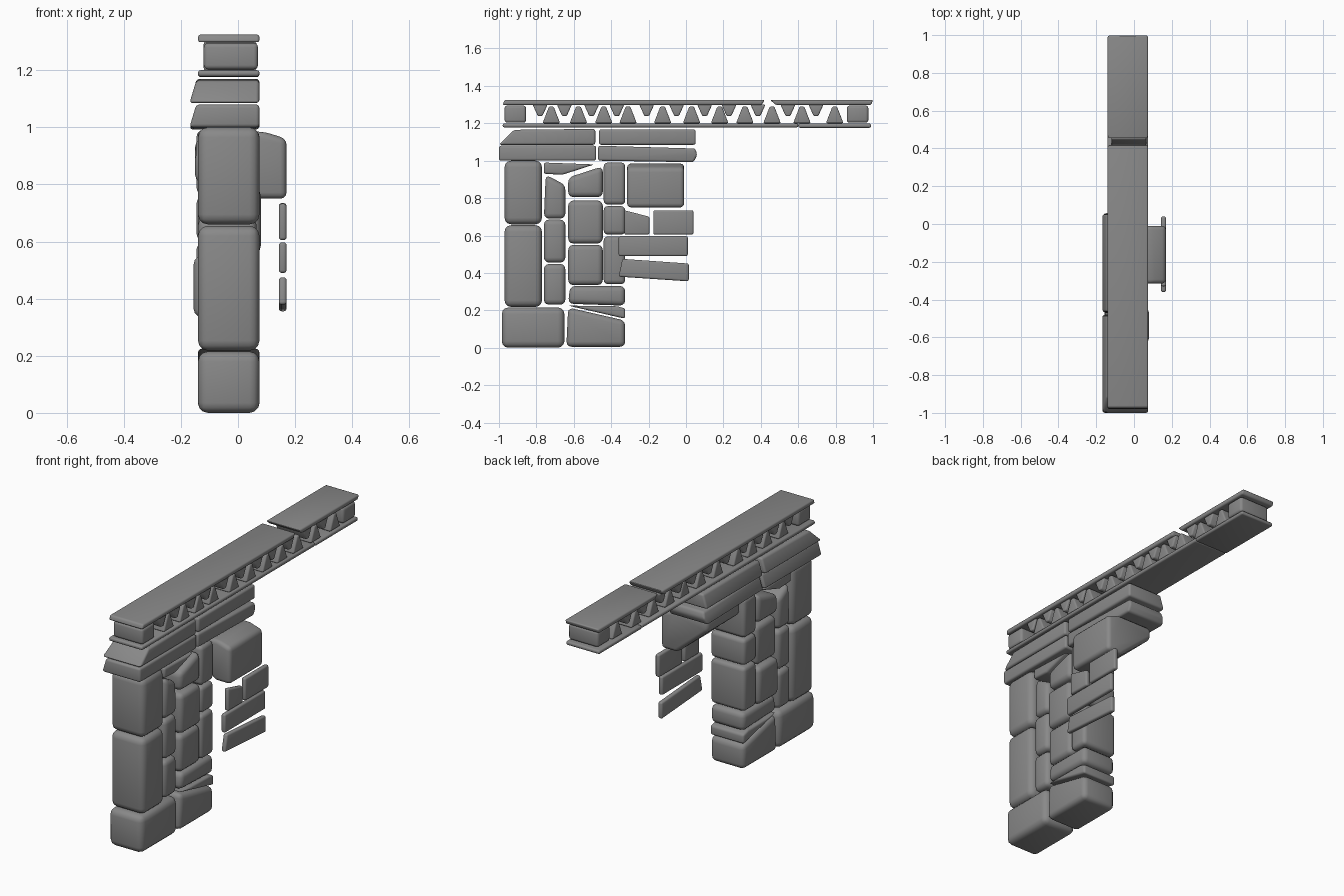
import bpy, bmesh, math
from mathutils import Vector

cube = bpy.data.objects.get("Cube")
if cube:
    bpy.data.objects.remove(cube, do_unlink=True)

stone = bpy.data.materials.new("grey_stone")
stone.use_nodes = True
GREY = (0.25, 0.25, 0.25, 1)
stone.diffuse_color = GREY
stone.node_tree.nodes["Principled BSDF"].inputs["Base Color"].default_value = GREY

BACK, FACE = -0.14, 0.075   # wall thickness along x


def prism(name, near, far, bevel, segments=3):
    """Rounded block lofted between two matching outlines."""
    bm = bmesh.new()
    a = [bm.verts.new(p) for p in near]
    b = [bm.verts.new(p) for p in far]
    bm.faces.new(a)
    bm.faces.new(b[::-1])
    for i in range(len(a)):
        j = (i + 1) % len(a)
        bm.faces.new((a[i], b[i], b[j], a[j]))
    bmesh.ops.recalc_face_normals(bm, faces=bm.faces)
    mesh = bpy.data.meshes.new(name)
    bm.to_mesh(mesh)
    bm.free()
    mesh.materials.append(stone)
    obj = bpy.data.objects.new(name, mesh)
    bpy.context.collection.objects.link(obj)
    mod = obj.modifiers.new("rounded_edges", "BEVEL")
    mod.width = bevel
    mod.segments = segments
    mod.limit_method = "NONE"
    bpy.ops.object.select_all(action="DESELECT")
    obj.select_set(True)
    bpy.context.view_layer.objects.active = obj
    bpy.ops.object.modifier_apply(modifier=mod.name)
    bpy.ops.object.shade_smooth_by_angle(angle=math.radians(40))
    return obj


def slab(name, outline, x0=BACK, x1=FACE, bevel=0.028, lean=0.0):
    """Outline in y, z pushed through the wall; lean slopes the back."""
    low = min(z for _, z in outline)
    near = [Vector((x0 + lean * (z - low), y, z)) for y, z in outline]
    far = [Vector((x1, y, z)) for y, z in outline]
    return prism(name, near, far, bevel)


def box(y0, y1, z0, z1):
    return [(y0, z0), (y1, z0), (y1, z1), (y0, z1)]


# Base stones and the tall front column
slab("front_base", box(-0.985, -0.65, 0, 0.215), bevel=0.035)
slab("rear_base", [(-0.64, 0.005), (-0.325, 0.005), (-0.325, 0.145), (-0.63, 0.215)])
slab("column_lower", box(-0.97, -0.77, 0.218, 0.655), bevel=0.035)
slab("column_upper", box(-0.97, -0.77, 0.66, 1.0), bevel=0.035)

# Narrow second course
slab("narrow_low", box(-0.76, -0.645, 0.23, 0.448), x1=0.065)
slab("narrow_middle", box(-0.76, -0.645, 0.455, 0.685), x1=0.065)
slab("narrow_high", [(-0.76, 0.69), (-0.645, 0.69), (-0.645, 0.87), (-0.75, 0.925)], x1=0.065)
slab("narrow_wedge", [(-0.76, 0.93), (-0.66, 0.925), (-0.49, 0.98), (-0.76, 0.99)],
     x1=0.065, bevel=0.012)

# Third course
slab("thin_wedge", [(-0.63, 0.225), (-0.325, 0.155), (-0.325, 0.21), (-0.37, 0.222)], bevel=0.012)
slab("long_stone", [(-0.63, 0.235), (-0.325, 0.225), (-0.325, 0.33), (-0.62, 0.33)])
slab("middle_low", box(-0.63, -0.445, 0.335, 0.55), x0=-0.155)
slab("middle_mid", box(-0.63, -0.445, 0.557, 0.787), x1=0.08)
slab("middle_high", [(-0.63, 0.805), (-0.445, 0.805), (-0.445, 0.97), (-0.63, 0.91)], x0=-0.15)

# Course beside the opening
for name, z0, z1 in (("low", 0.34, 0.595), ("mid", 0.605, 0.757), ("high", 0.765, 0.99)):
    slab("jamb_" + name, box(-0.44, -0.325, z0, z1), x0=-0.145, bevel=0.022)

# Corbel stone with a sloping underside
profile = [(0.17, 0.75), (0.07, 0.75), (-0.13, 0.92), (-0.13, 0.985), (0.09, 0.985), (0.17, 0.96)]
prism("corbel", [(x, -0.315, z) for x, z in profile],
      [(x, -0.01, z) for x, z in profile], 0.022)

# Thin facing stones
facings = {
    "short": [(-0.33, 0.605), (-0.195, 0.605), (-0.195, 0.7), (-0.33, 0.735)],
    "upper": box(-0.175, 0.04, 0.605, 0.735),
    "middle": box(-0.36, 0.01, 0.49, 0.597),
    "lower": [(-0.36, 0.38), (0.015, 0.355), (0.015, 0.45), (-0.34, 0.475)],
}
for name, outline in facings.items():
    slab("facing_" + name, outline, 0.143, 0.17, bevel=0.01)

# Two stepped lintel courses with sloped backs
slab("lintel_lower_front", box(-1.0, -0.48, 1.0, 1.08), x0=-0.17, bevel=0.012, lean=0.3)
slab("lintel_lower_rear", [(-0.47, 1.0), (0.04, 0.992), (0.06, 1.03), (0.05, 1.065), (-0.47, 1.08)],
     x0=-0.17, bevel=0.012, lean=0.3)
slab("lintel_upper_front", [(-1.0, 1.085), (-0.485, 1.085), (-0.485, 1.17), (-0.92, 1.165)],
     x0=-0.17, bevel=0.012, lean=0.3)
slab("lintel_upper_rear", box(-0.465, 0.052, 1.085, 1.167), x0=-0.17, bevel=0.012, lean=0.3)

# Beam: thin slabs and end blocks
slab("beam_bottom_front", box(-0.98, 0.6, 1.178, 1.2), bevel=0.009)
slab("beam_bottom_rear", box(0.6, 0.99, 1.176, 1.198), bevel=0.009)
slab("beam_top_front", [(-0.98, 1.298), (0.405, 1.298), (0.42, 1.325), (-0.97, 1.325)], bevel=0.009)
slab("beam_top_rear", [(0.48, 1.298), (0.99, 1.298), (1.0, 1.325), (0.45, 1.325)], bevel=0.009)
slab("beam_block_front", box(-0.97, -0.855, 1.203, 1.295), -0.12, 0.07, 0.015)
slab("beam_block_rear", box(0.86, 0.975, 1.203, 1.295), -0.12, 0.07, 0.015)

# Alternating triangular teeth
UP = (-0.72, -0.575, -0.44, -0.31, -0.125, 0.03, 0.18, 0.315, 0.46, 0.62, 0.795)
DOWN = (-0.78, -0.65, -0.505, -0.37, -0.21, -0.05, 0.10, 0.23, 0.385, 0.545, 0.695)


def teeth(name, centres, base, tip, half):
    for i, y in enumerate(centres):
        slab(f"{name}_{i + 1}", [(y - half, base), (y + half, base),
             (y + 0.012, tip), (y - 0.012, tip)], -0.12, 0.065, 0.008)


teeth("upright_tooth", UP, 1.2, 1.29, 0.047)
teeth("hanging_tooth", DOWN, 1.3, 1.238, 0.04)
